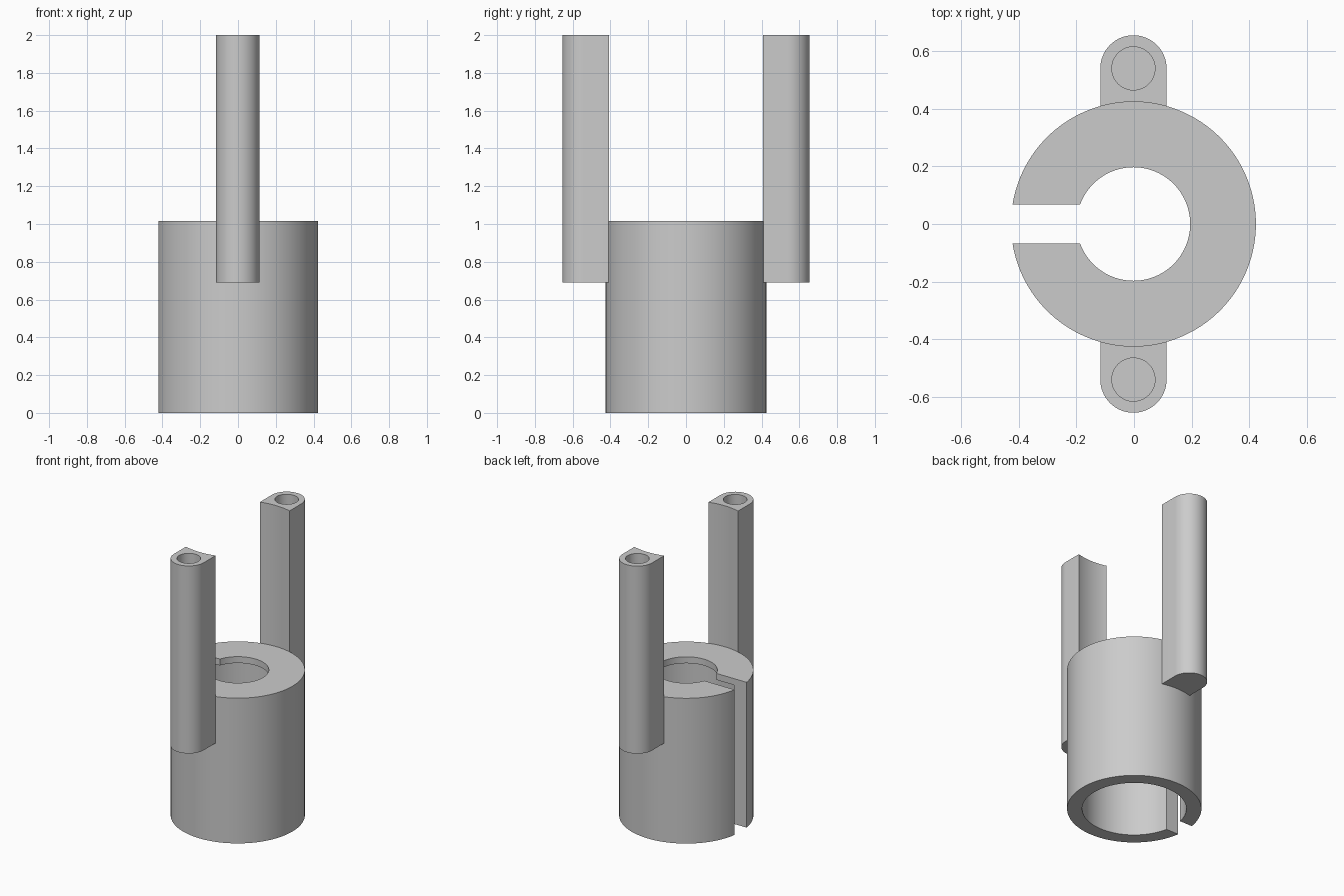
import bpy
import bmesh
from math import asin, cos, pi, radians, sin

cube = bpy.data.objects.get("Cube")
if cube:
    bpy.data.objects.remove(cube, do_unlink=True)

CX = -0.002                    # axis of the body, offset by the slot
BODY_R, BODY_H = 0.425, 1.015
BORE_R, HOLE_R, LIP = 0.33, 0.197, 0.045
ARM_Y, ARM_R, ARM_BOTTOM, ARM_TOP = 0.54, 0.115, 0.69, 2.0

grey = bpy.data.materials.new("plain grey")
grey.use_nodes = True
colour = (0.6, 0.6, 0.6, 1)
grey.diffuse_color = colour
grey.node_tree.nodes["Principled BSDF"].inputs["Base Color"].default_value = colour


def prism(name, outline, bottom, top):
    """Extrude a closed counter-clockwise outline from bottom to top."""
    bm = bmesh.new()
    face = bm.faces.new([bm.verts.new((x, y, bottom)) for x, y in outline])
    result = bmesh.ops.extrude_face_region(bm, geom=[face])
    verts = [v for v in result["geom"] if isinstance(v, bmesh.types.BMVert)]
    bmesh.ops.translate(bm, verts=verts, vec=(0, 0, top - bottom))
    bmesh.ops.recalc_face_normals(bm, faces=bm.faces)
    mesh = bpy.data.meshes.new(name)
    bm.to_mesh(mesh)
    bm.free()
    mesh.materials.append(grey)
    obj = bpy.data.objects.new(name, mesh)
    bpy.context.collection.objects.link(obj)
    return obj


def arc(cx, cy, r, start, end, steps):
    return [(cx + r * cos(start + (end - start) * i / steps),
             cy + r * sin(start + (end - start) * i / steps)) for i in range(steps + 1)]


def circle(cx, cy, r, steps=96):
    return arc(cx, cy, r, 0, 2 * pi, steps)[:-1]


def activate(obj):
    bpy.ops.object.select_all(action="DESELECT")
    obj.select_set(True)
    bpy.context.view_layer.objects.active = obj


def cut(obj, cutter):
    cutter.hide_render = True
    mod = obj.modifiers.new("cut", "BOOLEAN")
    mod.operation = "DIFFERENCE"
    mod.solver = "EXACT"
    mod.object = cutter
    activate(obj)
    bpy.ops.object.modifier_apply(modifier=mod.name)
    bpy.data.objects.remove(cutter, do_unlink=True)


def smooth(obj):
    activate(obj)
    bpy.ops.object.shade_smooth_by_angle(angle=radians(30))


# Body: a cup with a thin top lip, split along one side
body = prism("split_sleeve", circle(CX, 0, BODY_R, 128), 0, BODY_H)
cut(body, prism("bore_cutter", circle(CX, 0, BORE_R), -0.1, BODY_H - LIP))
cut(body, prism("hole_cutter", circle(CX, 0, HOLE_R), 0.5, BODY_H + 0.1))
slot = [(-0.6, -0.067), (CX, -0.067), (CX, 0.067), (-0.6, 0.067)]
cut(body, prism("slot_cutter", slot, -0.1, BODY_H + 0.1))
smooth(body)

# Arms: round outside, hollowed inside to hug the body, blind hole on top
for name, side in (("front_arm", -1), ("back_arm", 1)):
    hug_r = BODY_R - 0.001
    half = asin(ARM_R / hug_r)
    outline = arc(CX, ARM_Y, ARM_R, 0, pi, 32)
    outline += arc(CX, 0, hug_r, pi / 2 + half, pi / 2 - half, 12)
    arm = prism(name, [(x, side * y) for x, y in outline], ARM_BOTTOM, ARM_TOP)
    cut(arm, prism("screw_cutter", circle(CX, side * ARM_Y, 0.075, 48), ARM_TOP - 0.4, ARM_TOP + 0.1))
    smooth(arm)
